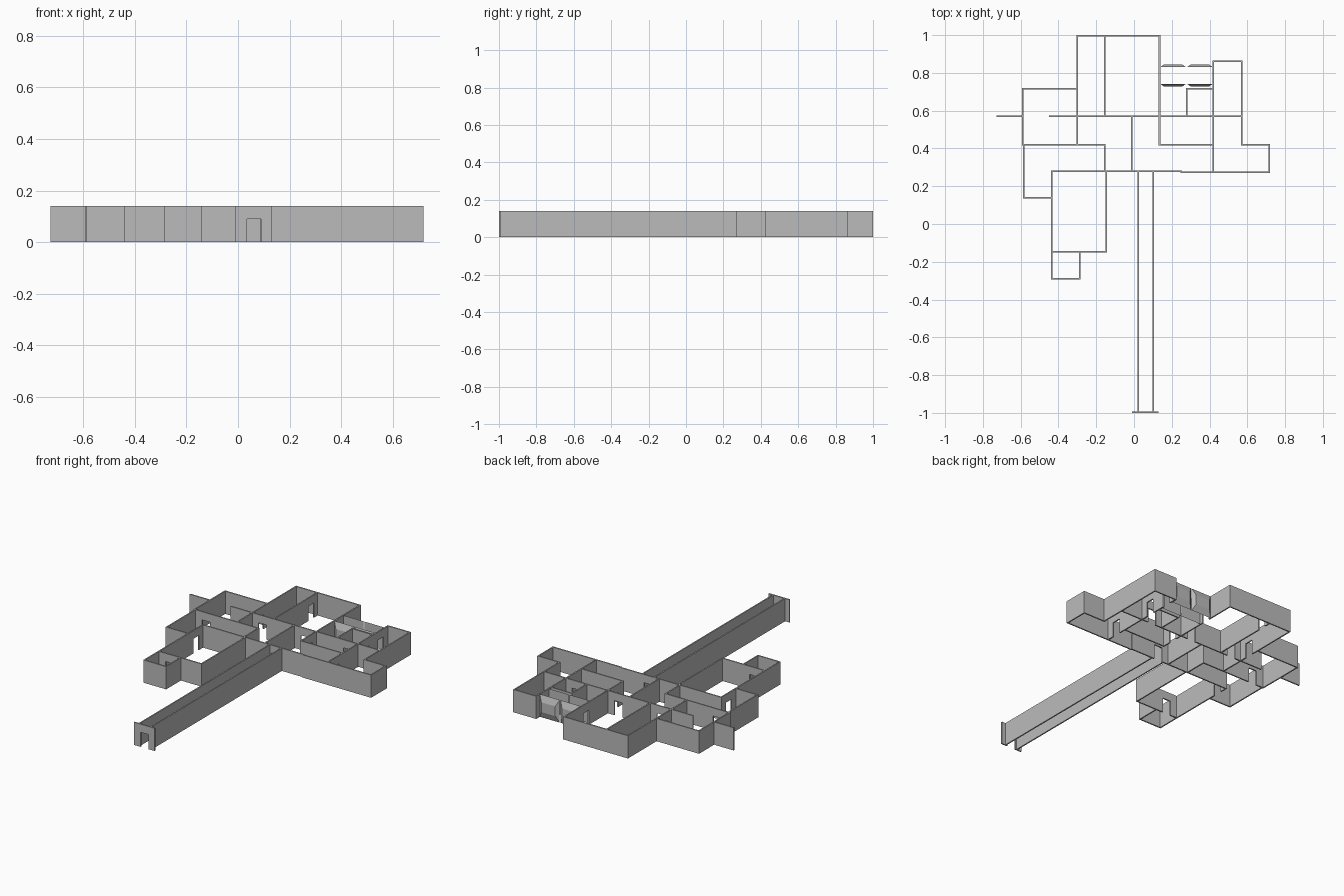
import bpy, bmesh
from mathutils import Vector

if "Cube" in bpy.data.objects:
    bpy.data.objects.remove(bpy.data.objects["Cube"], do_unlink=True)

H, T = 0.14, 0.008            # wall height and thickness
DOOR_W, DOOR_H = 0.055, 0.09

grey = bpy.data.materials.new("wall_grey")
grey.use_nodes = True
grey.diffuse_color = (0.5, 0.5, 0.5, 1)
grey.node_tree.nodes["Principled BSDF"].inputs["Base Color"].default_value = (0.5, 0.5, 0.5, 1)


def finish(name, bm):
    mesh = bpy.data.meshes.new(name)
    bmesh.ops.recalc_face_normals(bm, faces=bm.faces)
    bm.to_mesh(mesh)
    bm.free()
    mesh.materials.append(grey)
    obj = bpy.data.objects.new(name, mesh)
    bpy.context.collection.objects.link(obj)


def box(bm, axis, at, a, b, z0, z1):
    """Thin slab running from a to b along an axis."""
    cube = bmesh.ops.create_cube(bm, size=1)["verts"]
    for v in cube:
        along = (a + b) / 2 + v.co.x * (b - a)
        across = at + v.co.y * T
        z = (z0 + z1) / 2 + v.co.z * (z1 - z0)
        v.co = Vector((along, across, z) if axis == "x" else (across, along, z))


def wall(bm, axis, at, a, b, *doors):
    """Wall with doorways centred at the given places."""
    start = a - T / 2
    for d in doors:
        box(bm, axis, at, start, d - DOOR_W / 2, 0, H)
        box(bm, axis, at, d - DOOR_W / 2, d + DOOR_W / 2, DOOR_H, H)
        start = d + DOOR_W / 2
    box(bm, axis, at, start, b + T / 2, 0, H)


def bulge(bm, axis, at, a, b, depth):
    """Wall panel pushed out to a flat crest with sloping borders."""
    def ring(inset, z0, z1, off):
        pts = [(a + inset, z0), (b - inset, z0), (b - inset, z1), (a + inset, z1)]
        return [bm.verts.new((p, at + off, z) if axis == "x" else (at + off, p, z))
                for p, z in pts]
    outer, inner = ring(0, 0, H, 0), ring(0.02, 0.04, 0.1, depth)
    bm.faces.new(inner)
    bm.faces.new(outer)
    for i in range(4):
        j = (i + 1) % 4
        bm.faces.new((outer[i], outer[j], inner[j], inner[i]))


# Walls by room: axis, position across, start, end, doorways
rooms = {
    "back_hall": [
        ("x", 0.996, -0.3, 0.135), ("y", -0.3, 0.42, 0.996, 0.645),
        ("y", -0.155, 0.57, 0.996, 0.93), ("y", 0.135, 0.42, 0.996, 0.5, 0.787)],
    "cross_wall": [
        ("x", 0.57, -0.723, -0.59), ("x", 0.57, -0.445, 0.57, -0.23, 0.06, 0.35)],
    "right_rear_room": [
        ("x", 0.717, -0.59, -0.3), ("y", -0.59, 0.42, 0.717),
        ("x", 0.42, -0.59, -0.155, -0.51)],
    "right_side_room": [
        ("y", -0.584, 0.138, 0.42), ("x", 0.138, -0.584, -0.436)],
    "right_front_room": [
        ("x", 0.28, -0.436, 0.25, 0.06), ("y", -0.436, -0.291, 0.28, 0.21),
        ("y", -0.146, -0.148, 0.28), ("x", -0.148, -0.436, -0.146, -0.36)],
    "front_closet": [
        ("x", -0.291, -0.436, -0.288), ("y", -0.288, -0.291, -0.148)],
    "centre_partitions": [
        ("y", -0.155, 0.28, 0.42), ("y", -0.013, 0.28, 0.57)],
    "left_rooms": [
        ("x", 0.275, 0.25, 0.715), ("x", 0.42, 0.135, 0.42),
        ("y", 0.42, 0.275, 0.862, 0.35, 0.645, 0.787), ("y", 0.57, 0.42, 0.862),
        ("x", 0.862, 0.42, 0.57), ("x", 0.42, 0.57, 0.715), ("y", 0.715, 0.275, 0.42)],
    "left_closet": [
        ("x", 0.717, 0.278, 0.42), ("y", 0.278, 0.57, 0.717)],
    "entrance_wall": [("x", -0.996, -0.007, 0.127, 0.062)],
    "entrance_passage": [
        ("y", 0.022, -0.99, 0.28), ("y", 0.102, -0.99, 0.28)],
}
for name, walls in rooms.items():
    bm = bmesh.new()
    for w in walls:
        wall(bm, *w)
    finish(name, bm)

# Short bulging passage at the back left
bm = bmesh.new()
for a, b in ((0.139, 0.275), (0.281, 0.416)):
    bulge(bm, "x", 0.83, a, b, 0.015)
    bulge(bm, "x", 0.742, a, b, -0.015)
finish("bulging_passage", bm)
